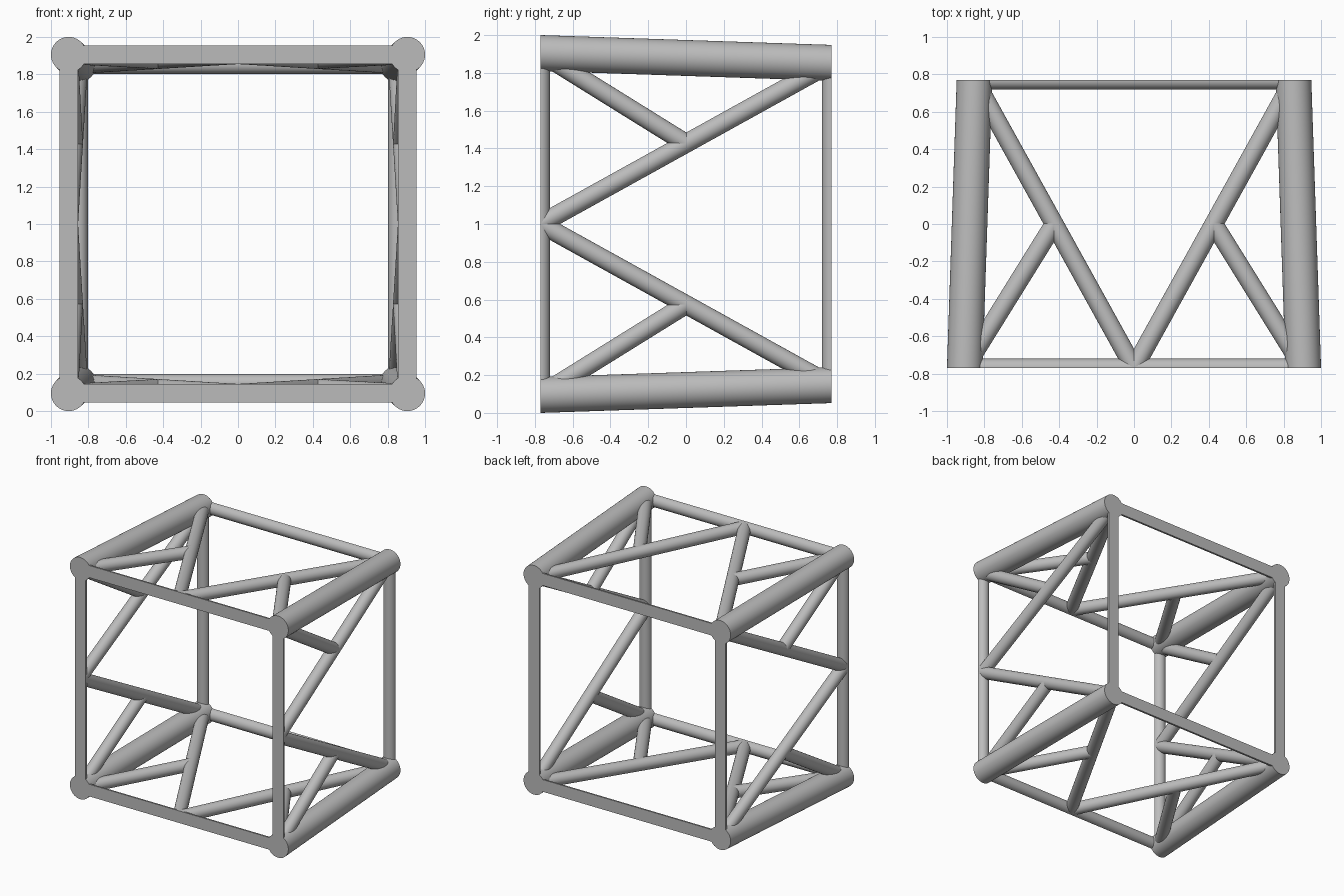
import bpy, bmesh, math
from mathutils import Vector, Matrix

if "Cube" in bpy.data.objects:
    bpy.data.objects.remove(bpy.data.objects["Cube"])

HALF = 0.77            # half depth
FRONT, BACK = 0.905, 0.853   # half width of the square at each end
TUBE, THIN = 0.095, 0.05     # tube radii

grey = bpy.data.materials.new("steel grey")
grey.diffuse_color = (0.5, 0.5, 0.5, 1)
grey.use_nodes = True
grey.node_tree.nodes["Principled BSDF"].inputs["Base Color"].default_value = grey.diffuse_color


def add_tube(name, a, b, r, ext_a=0.0, ext_b=0.0):
    """Round tube from a to b, trimmed flat at the two end planes."""
    a, b = Vector(a), Vector(b)
    d = (b - a).normalized()
    a, b = a - d * ext_a, b + d * ext_b
    bm = bmesh.new()
    rot = d.to_track_quat('Z', 'Y').to_matrix().to_4x4()
    bmesh.ops.create_cone(bm, cap_ends=True, segments=40, radius1=r, radius2=r,
                          depth=(b - a).length,
                          matrix=Matrix.Translation((a + b) / 2) @ rot)
    for s in (-1, 1):
        geom = bm.verts[:] + bm.edges[:] + bm.faces[:]
        cut = bmesh.ops.bisect_plane(bm, geom=geom, plane_co=(0, s * HALF, 0),
                                     plane_no=(0, s, 0), clear_outer=True)
        rim = [e for e in cut["geom_cut"]
               if isinstance(e, bmesh.types.BMEdge) and e.is_boundary]
        if rim:
            bmesh.ops.contextual_create(bm, geom=rim)
    bmesh.ops.recalc_face_normals(bm, faces=bm.faces[:])
    mesh = bpy.data.meshes.new(name)
    bm.to_mesh(mesh)
    bm.free()
    mesh.materials.append(grey)
    ob = bpy.data.objects.new(name, mesh)
    bpy.context.collection.objects.link(ob)
    bpy.ops.object.select_all(action='DESELECT')
    ob.select_set(True)
    bpy.context.view_layer.objects.active = ob
    bpy.ops.object.shade_smooth_by_angle(angle=math.radians(30))


# Each side is drawn as the top side, then turned about the depth axis
for i, side in enumerate(("top", "right", "bottom", "left")):
    turn = Matrix.Rotation(i * math.pi / 2, 4, 'Y')

    def at(x, y, h):
        return turn @ Vector((x, y, h)) + Vector((0, 0, 1))

    # Main corner tube
    add_tube(side + "_chord", at(FRONT, -HALF, FRONT), at(BACK, HALF, BACK), TUBE, 0.1, 0.1)
    # Half-round end bars
    add_tube(side + "_front_bar", at(-FRONT, -HALF, FRONT), at(FRONT, -HALF, FRONT), THIN)
    add_tube(side + "_back_bar", at(-BACK, HALF, BACK), at(BACK, HALF, BACK), THIN)
    # V bracing and the short struts that meet it halfway
    for s in (-1, 1):
        tag = "_a" if s < 0 else "_b"
        mid = at(s * BACK / 2, 0, (FRONT + BACK) / 2)
        add_tube(side + "_diagonal" + tag, at(0, -HALF, FRONT), at(s * BACK, HALF, BACK),
                 THIN, 0.1, 0.05)
        add_tube(side + "_short_strut" + tag, at(s * FRONT, -HALF, FRONT), mid, THIN, 0.05)
